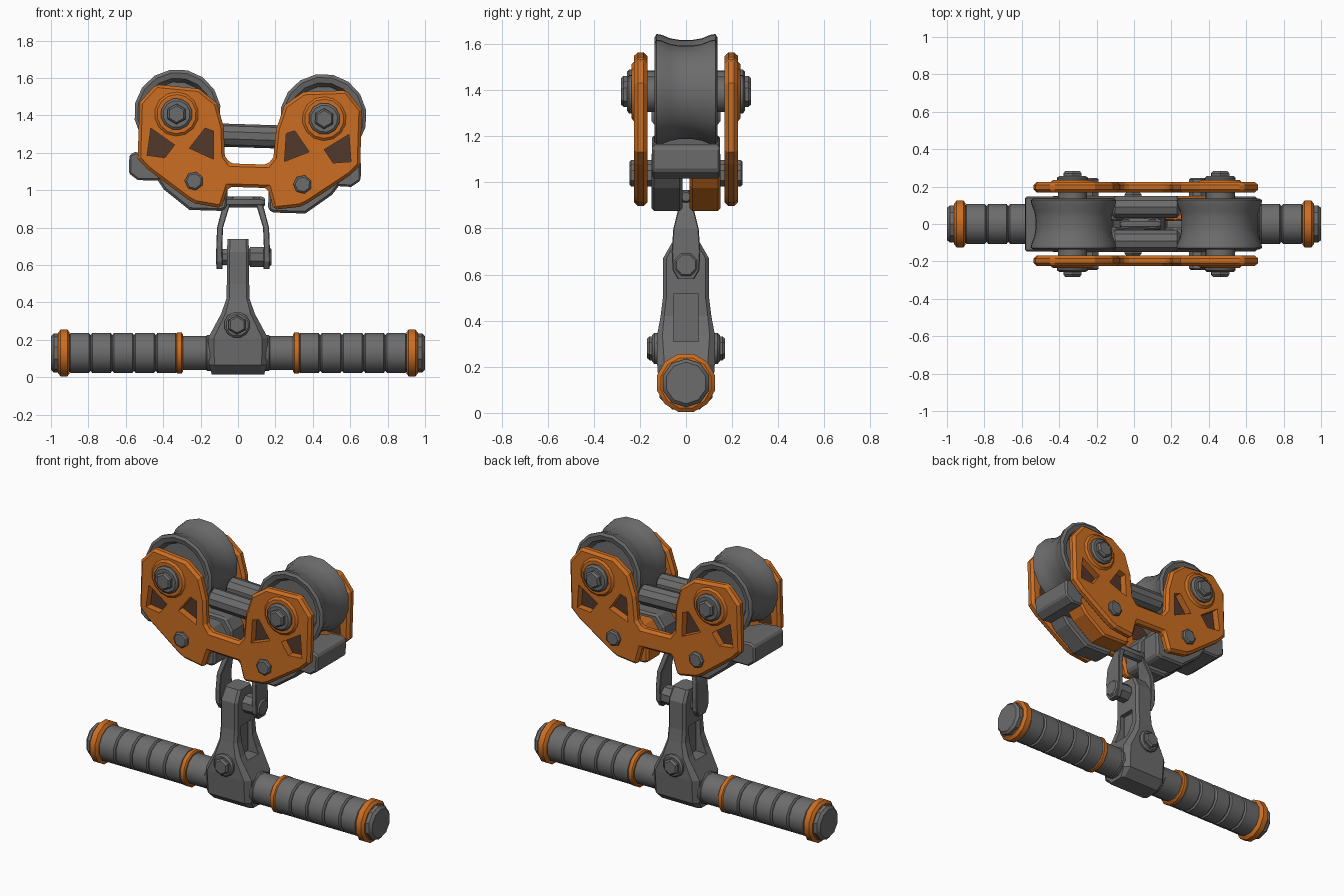
import bpy, bmesh, math
from mathutils import Matrix

if "Cube" in bpy.data.objects:
    bpy.data.objects.remove(bpy.data.objects["Cube"])


def material(name, rgb):
    m = bpy.data.materials.new(name)
    m.diffuse_color = (*rgb, 1)
    m.use_nodes = True
    m.node_tree.nodes["Principled BSDF"].inputs["Base Color"].default_value = m.diffuse_color
    return m


ORANGE = material("orange paint", (0.60, 0.155, 0.016))
GREY = material("grey metal", (0.15, 0.15, 0.15))
BROWN = material("dark brown", (0.085, 0.04, 0.025))

# The trolley leans slightly and sits a little right of centre
TILT = (Matrix.Translation((0.06, 0, 1.2)) @ Matrix.Rotation(math.radians(1.8), 4, 'Y')
        @ Matrix.Translation((0, 0, -1.2)))


def finish(name, bm, mat, matrix=None, bevel=0, smooth=False):
    bmesh.ops.recalc_face_normals(bm, faces=bm.faces)
    me = bpy.data.meshes.new(name)
    bm.to_mesh(me)
    bm.free()
    me.materials.append(mat)
    ob = bpy.data.objects.new(name, me)
    bpy.context.collection.objects.link(ob)
    if matrix:
        ob.matrix_world = matrix
    if smooth:
        bpy.ops.object.select_all(action='DESELECT')
        ob.select_set(True)
        bpy.context.view_layer.objects.active = ob
        bpy.ops.object.shade_smooth_by_angle(angle=math.radians(32))
    if bevel:
        b = ob.modifiers.new("bevel", 'BEVEL')
        b.width = bevel
        b.segments = 1
        b.limit_method = 'ANGLE'
        b.angle_limit = math.radians(50)
    return ob


def bridge(bm, rings):
    n = len(rings[0])
    for a, b in zip(rings, rings[1:]):
        for i in range(n):
            j = (i + 1) % n
            bm.faces.new((a[i], a[j], b[j], b[i]))
    bm.faces.new(rings[0])
    bm.faces.new(rings[-1])


def lathe(name, profile, mat, axis='X', at=(0, 0, 0), sides=12, matrix=None, smooth=True):
    """Turn (position along axis, radius) pairs around the x or y axis."""
    bm = bmesh.new()
    rings = []
    for p, r in profile:
        ring = []
        for i in range(sides):
            t = 2 * math.pi * (i + 0.5) / sides
            c, s = r * math.cos(t), r * math.sin(t)
            v = (p, c, s) if axis == 'X' else (c, p, s)
            ring.append(bm.verts.new([v[k] + at[k] for k in range(3)]))
        rings.append(ring)
    bridge(bm, rings)
    return finish(name, bm, mat, matrix, 0, smooth)


def prisms(name, shapes, y0, y1, mat, matrix=None, bevel=0):
    """Extrude one or more x-z outlines along y."""
    bm = bmesh.new()
    for pts in shapes:
        bridge(bm, [[bm.verts.new((x, y, z)) for x, z in pts] for y in (y0, y1)])
    return finish(name, bm, mat, matrix, bevel)


def loft(name, rings, mat, chamfer=0.25):
    """Stack chamfered rectangles given as (z, centre x, half x, half y)."""
    bm = bmesh.new()
    out = []
    for z, cx, hx, hy in rings:
        c = chamfer * min(hx, hy)
        pts = [(hx, hy - c), (hx - c, hy), (c - hx, hy), (-hx, hy - c),
               (-hx, c - hy), (c - hx, -hy), (hx - c, -hy), (hx, c - hy)]
        out.append([bm.verts.new((cx + x, y, z)) for x, y in pts])
    bridge(bm, out)
    return finish(name, bm, mat)


def bolt(name, x, z, y, s, washer, head, length, matrix=None):
    """Hex bolt with washer, pointing along s * y."""
    lathe(name + "_washer", [(s * (y - 0.03), washer), (s * (y + 0.012), washer),
                             (s * (y + 0.022), washer * 0.85)], GREY, 'Y', (x, 0, z), 12, matrix)
    lathe(name + "_head", [(s * y, head), (s * (y + length - 0.012), head),
                           (s * (y + length), head * 0.8)], GREY, 'Y', (x, 0, z), 6, matrix, False)


# Handle bar
HZ = (0, 0, 0.13)
lathe("bar_core", [(-0.92, 0.095), (0.92, 0.095)], GREY, at=HZ)
for s, side in ((-1, "left"), (1, "right")):
    grip = []
    for i in range(5):
        a = 0.325 + i * 0.116
        grip += [(s * a, 0.1), (s * (a + 0.008), 0.111), (s * (a + 0.106), 0.111), (s * (a + 0.114), 0.1)]
    lathe(side + "_grip", grip, GREY, at=HZ)
    lathe(side + "_end_cap", [(s * 0.9, 0.105), (s * 0.985, 0.105), (s * 1.0, 0.09)], GREY, at=HZ, sides=10)
    lathe(side + "_end_ring", [(s * 0.9, 0.112), (s * 0.912, 0.13), (s * 0.948, 0.13), (s * 0.962, 0.112)],
          ORANGE, at=HZ)
    lathe(side + "_inner_ring", [(s * 0.295, 0.105), (s * 0.302, 0.114), (s * 0.325, 0.114), (s * 0.333, 0.105)],
          ORANGE, at=HZ)
    lathe(side + "_collar", [(s * 0.14, 0.1), (s * 0.165, 0.1), (s * 0.17, 0.095)], GREY, at=HZ)

# Stem, with a pocket on both sides
stem = loft("stem", [(0.015, 0, 0.14, 0.06), (0.065, 0, 0.155, 0.115), (0.21, 0, 0.16, 0.125),
                     (0.34, 0, 0.09, 0.125), (0.42, 0, 0.062, 0.11), (0.5, 0, 0.06, 0.1),
                     (0.67, 0, 0.06, 0.1), (0.74, 0, 0.055, 0.06)], GREY)
for s, side in ((-1, "left"), (1, "right")):
    cut = loft(side + "_pocket_cutter", [(0.31, s * 0.13, 0.1, 0.055), (0.515, s * 0.13, 0.1, 0.055)], GREY, 0.02)
    cut.hide_render = True
    cut.display_type = 'WIRE'
    b = stem.modifiers.new(side + " pocket", 'BOOLEAN')
    b.operation = 'DIFFERENCE'
    b.object = cut
for s, side in ((-1, "front"), (1, "back")):
    bolt(side + "_stem_bolt", -0.005, 0.28, 0.125, s, 0.07, 0.052, 0.045)

# Shackle and its pin
for s, side in ((-1, "left"), (1, "right")):
    c = 0.027
    loft(side + "_shackle_leg", [(0.58, c + s * 0.125, 0.016, 0.035), (0.62, c + s * 0.127, 0.018, 0.058),
                                 (0.7, c + s * 0.127, 0.016, 0.062), (0.8, c + s * 0.123, 0.016, 0.055),
                                 (0.9, c + s * 0.095, 0.018, 0.03), (0.965, c + s * 0.07, 0.02, 0.025)], GREY)
lathe("shackle_crown", [(-0.075, 0.02), (-0.055, 0.033), (0.125, 0.033), (0.145, 0.02)], GREY, at=(0, 0, 0.937), sides=8)
lathe("shackle_pin", [(-0.11, 0.035), (-0.1, 0.045), (0.06, 0.045), (0.065, 0.058), (0.165, 0.058), (0.18, 0.045)],
      GREY, at=(0, 0, 0.643), sides=8)

# Trolley side plates with cut windows
half = [(0.10, 1.14), (0.13, 1.18), (0.14, 1.33), (0.18, 1.46), (0.28, 1.535), (0.51, 1.55), (0.595, 1.45),
        (0.595, 1.15), (0.54, 1.095), (0.32, 0.94), (0.28, 0.92), (0.14, 0.9), (0.105, 1.015)]
outline = half + [(-x, z) for x, z in reversed(half)]
windows = [[(0.53, 1.315), (0.40, 1.23), (0.45, 1.16), (0.545, 1.17)],
           [(0.24, 1.325), (0.195, 1.31), (0.19, 1.16), (0.32, 1.215)]]
windows += [[(-x, z) for x, z in w] for w in windows]
for s, side in ((-1, "front"), (1, "back")):
    cut = prisms(side + "_window_cutter", windows, s * 0.1, s * 0.3, ORANGE, TILT)
    cut.hide_render = True
    cut.display_type = 'WIRE'
    plate = prisms(side + "_plate", [outline], s * 0.168, s * 0.225, ORANGE, TILT, 0.016)
    b = plate.modifiers.new("windows", 'BOOLEAN')
    b.operation = 'DIFFERENCE'
    b.object = cut
    prisms(side + "_window_backing", windows, s * 0.174, s * 0.18, BROWN, TILT)
    for u, end in ((-0.395, "left"), (0.395, "right")):
        n = f"{side}_{end}"
        lathe(n + "_boss", [(s * 0.2, 0.125), (s * 0.225, 0.118), (s * 0.236, 0.105)],
              ORANGE, 'Y', (u, 0, 1.395), 14, TILT)
        bolt(n + "_axle_bolt", u, 1.395, 0.235, s, 0.085, 0.055, 0.048, TILT)
        sgn = math.copysign(1, u)
        lathe(n + "_lower_bolt", [(s * 0.15, 0.05), (s * 0.238, 0.05), (s * 0.246, 0.04)],
              GREY, 'Y', (sgn * 0.29, 0, 1.04), 7, TILT, False)
        # Split lower arms between the plates
        arm = [(0.11, 0.9), (0.14, 0.885), (0.31, 0.885), (0.45, 0.99), (0.5, 1.06), (0.48, 1.12),
               (0.16, 1.12), (0.11, 1.05)]
        prisms(n + "_lower_arm", [[(sgn * x, z) for x, z in arm]], s * 0.016, s * 0.15,
               ORANGE if sgn > 0 and s > 0 else GREY, TILT, 0.012)
    # Lengthwise spacer rollers
    lathe(side + "_spacer", [(-0.18, 0.045), (-0.165, 0.062), (0.165, 0.062), (0.18, 0.045)],
          GREY, at=(0, s * 0.09, 1.29), sides=10, matrix=TILT)

# Wheels, axles and bumpers
rim = [(0.12, 0.06), (0.095, 0.065), (0.095, 0.165), (0.13, 0.185), (0.137, 0.215), (0.128, 0.232), (0.105, 0.228),
       (0.07, 0.213), (0.03, 0.206)]
wheel = [(-y, r) for y, r in rim] + [(y, r) for y, r in reversed(rim)]
for s, end, reach in ((-1, "left", 0.64), (1, "right", 0.6)):
    lathe(end + "_wheel", wheel, GREY, 'Y', (s * 0.39, 0, 1.403), 16, TILT)
    lathe(end + "_axle", [(-0.2, 0.08), (-0.1, 0.08), (0.1, 0.08), (0.2, 0.08)], GREY, 'Y',
          (s * 0.395, 0, 1.395), 12, TILT)
    pts = [(0.38, 1.04), (reach - 0.05, 1.035), (reach, 1.07), (reach, 1.17), (reach - 0.03, 1.185),
           (0.5, 1.175), (0.38, 1.13)]
    prisms(end + "_bumper", [[(s * x, z) for x, z in pts]], -0.148, 0.148, GREY, TILT, 0.01)
